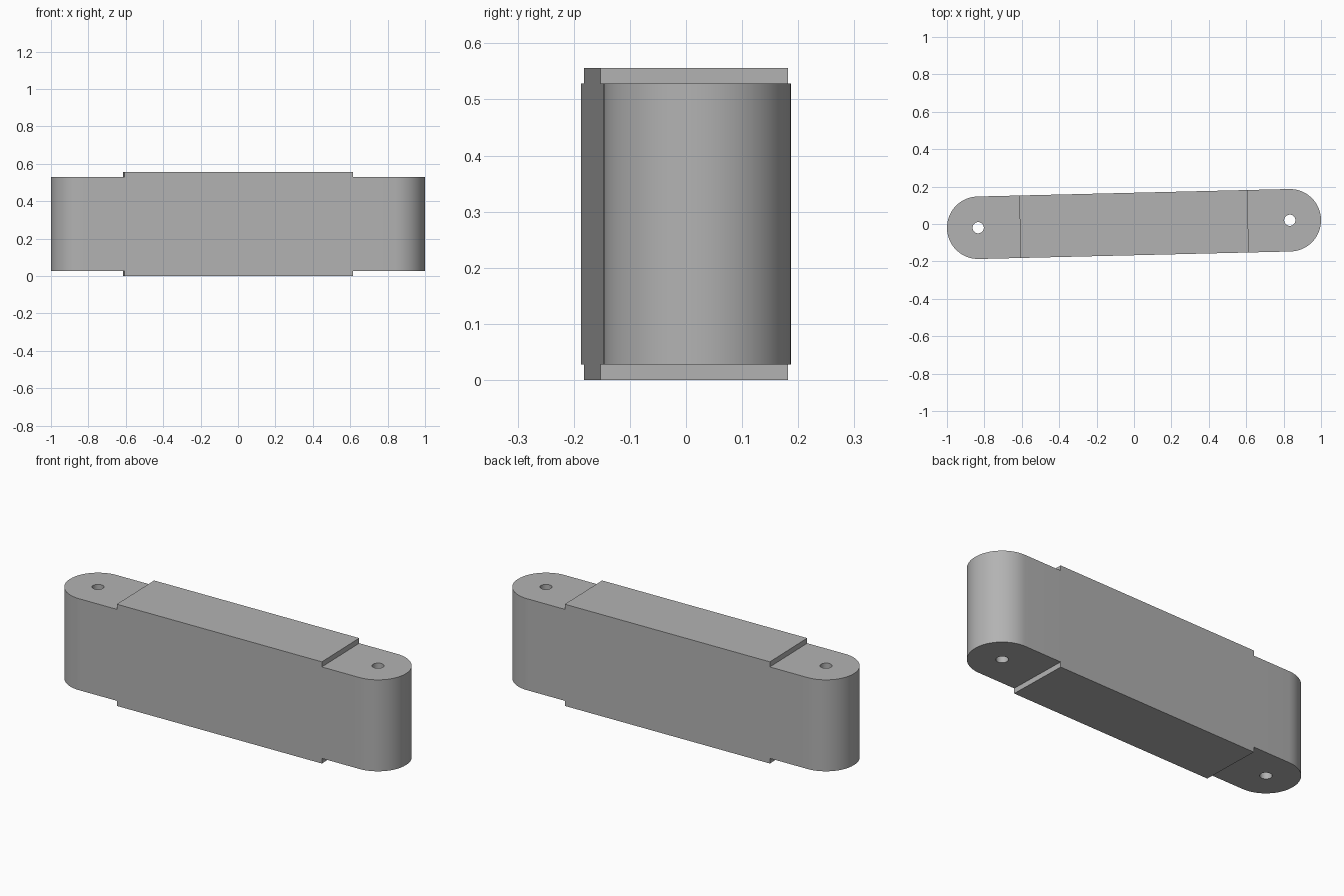
import bpy, bmesh
from math import atan2, cos, sin, pi
from mathutils import Matrix

cube = bpy.data.objects.get("Cube")
if cube:
    bpy.data.objects.remove(cube, do_unlink=True)

# Main dimensions
PIN_X, PIN_Y = 0.833, 0.02
HALF = (PIN_X ** 2 + PIN_Y ** 2) ** 0.5
TILT = atan2(PIN_Y, PIN_X)
RADIUS, HOLE = 0.167, 0.03
HEIGHT, STEP = 0.556, 0.028
BLOCK = 0.61
ARC = 32

grey = bpy.data.materials.new("plain grey")
grey.use_nodes = True
colour = (0.45, 0.45, 0.45, 1)
grey.diffuse_color = colour
grey.node_tree.nodes["Principled BSDF"].inputs["Base Color"].default_value = colour


def to_object(name, bm):
    mesh = bpy.data.meshes.new(name)
    bmesh.ops.recalc_face_normals(bm, faces=bm.faces)
    bm.to_mesh(mesh)
    bm.free()
    mesh.materials.append(grey)
    ob = bpy.data.objects.new(name, mesh)
    bpy.context.collection.objects.link(ob)
    return ob


def prism(bm, outline, bottom, top):
    face = bm.faces.new([bm.verts.new((x, y, bottom)) for x, y in outline])
    new = bmesh.ops.extrude_face_region(bm, geom=[face])["geom"]
    verts = [v for v in new if isinstance(v, bmesh.types.BMVert)]
    bmesh.ops.translate(bm, verts=verts, vec=(0, 0, top - bottom))


# Round-ended link body
outline = [(side * HALF + RADIUS * cos(a), RADIUS * sin(a))
           for side in (1, -1)
           for a in [(i / ARC - side / 2) * pi for i in range(ARC + 1)]]
bm = bmesh.new()
prism(bm, outline, 0, HEIGHT)
link = to_object("link_body", bm)

# Cutters for the stepped ends and pin holes
bm = bmesh.new()
for side in (-1, 1):
    for z in (0, HEIGHT):
        size = Matrix.Diagonal((1, 1, 2 * STEP, 1))
        place = Matrix.Translation((side * (BLOCK + 0.5), 0, z))
        bmesh.ops.create_cube(bm, size=1, matrix=place @ size)
steps = to_object("step_cutter", bm)

bm = bmesh.new()
for side in (-1, 1):
    bmesh.ops.create_cone(bm, cap_ends=True, segments=32, radius1=HOLE, radius2=HOLE,
                          depth=1, matrix=Matrix.Translation((side * HALF, 0, HEIGHT / 2)))
holes = to_object("hole_cutter", bm)

# Cut, tidy and shade
bpy.ops.object.select_all(action="DESELECT")
link.select_set(True)
bpy.context.view_layer.objects.active = link
for cutter in (steps, holes):
    mod = link.modifiers.new(cutter.name, "BOOLEAN")
    mod.operation = "DIFFERENCE"
    mod.solver = "EXACT"
    mod.object = cutter
    bpy.ops.object.modifier_apply(modifier=mod.name)
    bpy.data.objects.remove(cutter, do_unlink=True)
link.rotation_euler.z = TILT
bpy.ops.object.shade_smooth_by_angle()
